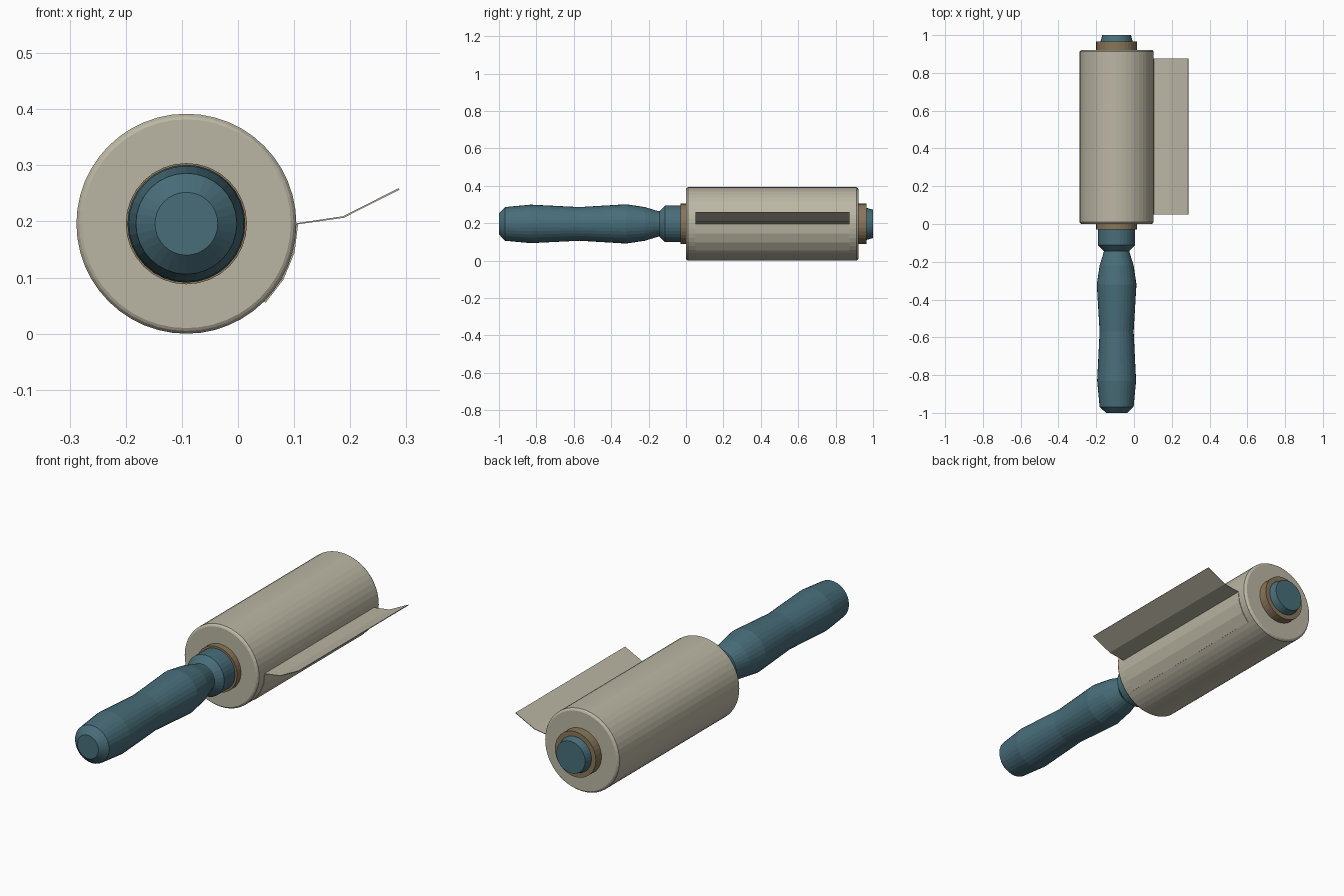
import bpy, bmesh, math

if "Cube" in bpy.data.objects:
    bpy.data.objects.remove(bpy.data.objects["Cube"])

CX, CZ = -0.092, 0.196


def material(name, col):
    m = bpy.data.materials.new(name)
    m.diffuse_color = (*col, 1)
    m.use_nodes = True
    m.node_tree.nodes["Principled BSDF"].inputs["Base Color"].default_value = m.diffuse_color
    return m


def finish(bm, name, mat):
    bmesh.ops.recalc_face_normals(bm, faces=bm.faces)
    me = bpy.data.meshes.new(name)
    bm.to_mesh(me)
    bm.free()
    me.materials.append(mat)
    ob = bpy.data.objects.new(name, me)
    bpy.context.collection.objects.link(ob)
    return ob


def lathe(name, profile, sides, mat):
    """Solid of revolution about the y axis line, profile = (y, radius)."""
    bm = bmesh.new()
    rings = []
    for y, r in profile:
        rings.append([bm.verts.new((CX + r * math.cos(2 * math.pi * i / sides), y,
                                    CZ + r * math.sin(2 * math.pi * i / sides)))
                      for i in range(sides)])
    for a, b in zip(rings, rings[1:]):
        for i in range(sides):
            j = (i + 1) % sides
            bm.faces.new((a[i], a[j], b[j], b[i]))
    bm.faces.new(rings[0])
    bm.faces.new(rings[-1])
    return finish(bm, name, mat)


paper = material("paper", (0.50, 0.47, 0.37))
card = material("card", (0.25, 0.18, 0.10))
teal = material("teal", (0.065, 0.155, 0.195))

# Paper roll and the core tube that shows at both ends
lathe("sheet_roll", [(0.0, 0.186), (0.003, 0.191), (0.01, 0.196),
                     (0.912, 0.196), (0.919, 0.191), (0.922, 0.186)], 48, paper)
lathe("core", [(-0.03, 0.108), (0.965, 0.108)], 32, card)

# Handle grip, narrow neck and shoulder
lathe("handle", [(-1.0, 0.056), (-0.968, 0.09), (-0.83, 0.103), (-0.57, 0.09),
                 (-0.32, 0.105), (-0.22, 0.09), (-0.148, 0.068), (-0.142, 0.068),
                 (-0.112, 0.098), (-0.02, 0.098)], 32, teal)

# End cap on the far side
lathe("end_cap", [(0.95, 0.085), (0.967, 0.085), (1.0, 0.076)], 32, teal)

# Loose sheet: hugs the roll, then peels away
path = [(CX + 0.198 * math.cos(math.radians(a)), CZ + 0.198 * math.sin(math.radians(a)))
        for a in (-45, -30, -15, 0)] + [(0.188, 0.208), (0.287, 0.258)]
bm = bmesh.new()
rows = [[bm.verts.new((x, y, z)) for y in (0.05, 0.875)] for x, z in path]
for a, b in zip(rows, rows[1:]):
    bm.faces.new((a[0], a[1], b[1], b[0]))
flap = finish(bm, "loose_sheet", paper)
mod = flap.modifiers.new("thickness", 'SOLIDIFY')
mod.thickness = 0.003
mod.offset = 0
